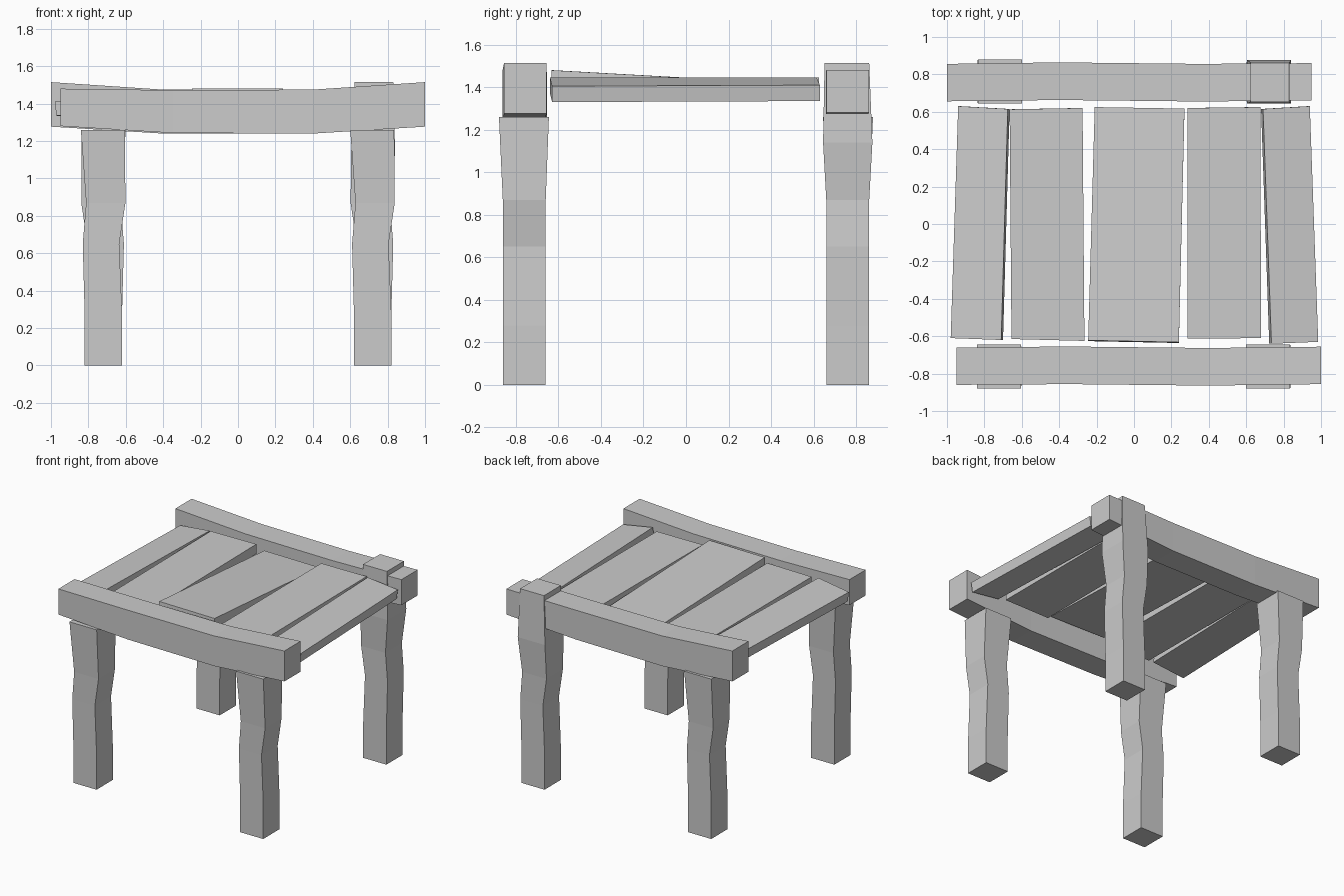
import bpy, bmesh

if "Cube" in bpy.data.objects:
    bpy.data.objects.remove(bpy.data.objects["Cube"])


def loft(name, rings):
    """Solid from a list of four-cornered rings."""
    bm = bmesh.new()
    loops = [[bm.verts.new(p) for p in ring] for ring in rings]
    for a, b in zip(loops, loops[1:]):
        for i in range(4):
            j = (i + 1) % 4
            bm.faces.new((a[i], a[j], b[j], b[i]))
    bm.faces.new(loops[0])
    bm.faces.new(loops[-1])
    bmesh.ops.recalc_face_normals(bm, faces=bm.faces)
    mesh = bpy.data.meshes.new(name)
    bm.to_mesh(mesh)
    bm.free()
    ob = bpy.data.objects.new(name, mesh)
    bpy.context.collection.objects.link(ob)
    return ob


def leg(name, turn, x, sections):
    """Crooked leg; turn = -1 spins it half a turn to the back."""
    rings = []
    for z, x0, x1, y0, y1 in sections:
        rings.append([(turn * (x + u), turn * v, z)
                      for u, v in ((x0, y0), (x1, y0), (x1, y1), (x0, y1))])
    return loft(name, rings)


# Legs: z, x range about the leg axis, y range
lower = [(0, -0.1, 0.1, -0.86, -0.66),
         (0.28, -0.1, 0.1, -0.86, -0.66),
         (0.65, -0.11, 0.085, -0.86, -0.66),
         (0.87, -0.092, 0.118, -0.862, -0.66)]
short = lower + [(1.26, -0.12, 0.115, -0.88, -0.645)]
tall = lower + [(1.14, -0.12, 0.115, -0.877, -0.645),
                (1.515, -0.11, 0.096, -0.862, -0.652)]
leg("front_left_leg", 1, -0.72, short)
leg("front_right_leg", 1, 0.72, short)
leg("back_left_leg", -1, 0.72, short)
leg("back_right_leg", -1, -0.72, tall)

# Sagging side rails: x, bottom, top, outer y, inner y
rail = [(-0.95, 1.28, 1.48, -0.86, -0.66),
        (-0.35, 1.243, 1.472, -0.856, -0.655),
        (0.4, 1.24, 1.475, -0.864, -0.663),
        (1.0, 1.277, 1.515, -0.856, -0.656)]
for name, turn in (("front_rail", 1), ("back_rail", -1)):
    loft(name, [[(turn * x, turn * y0, b), (turn * x, turn * y1, b),
                 (turn * x, turn * y1, t), (turn * x, turn * y0, t)]
                for x, b, t, y0, y1 in rail])


# Seat planks: corners as (x, y, top z) -- front left, front right, back left, back right
planks = [
    ((-0.98, -0.61, 1.41), (-0.71, -0.62, 1.445), (-0.94, 0.63, 1.41), (-0.675, 0.615, 1.445)),
    ((-0.655, -0.615, 1.44), (-0.265, -0.625, 1.44), (-0.665, 0.613, 1.445), (-0.275, 0.62, 1.445)),
    ((-0.245, -0.622, 1.48), (0.24, -0.632, 1.48), (-0.21, 0.625, 1.41), (0.27, 0.617, 1.41)),
    ((0.285, -0.613, 1.44), (0.68, -0.61, 1.44), (0.285, 0.62, 1.445), (0.675, 0.625, 1.445)),
    ((0.735, -0.64, 1.445), (0.985, -0.63, 1.405), (0.69, 0.615, 1.445), (0.94, 0.63, 1.41)),
]
for n, (fl, fr, bl, br) in enumerate(planks, 1):
    rings = []
    for a, b in ((fl, fr), (bl, br)):
        # the underside shifts sideways and lengthwise to stay square to the tilt
        roll = 0.075 * (b[2] - a[2]) / (b[0] - a[0])
        pitch = 0.075 * (bl[2] - fl[2]) / 1.25
        low = [(p[0] + roll, p[1] + pitch, p[2] - 0.075) for p in (b, a)]
        rings.append([a, b] + low)
    loft(f"seat_plank_{n}", rings)
